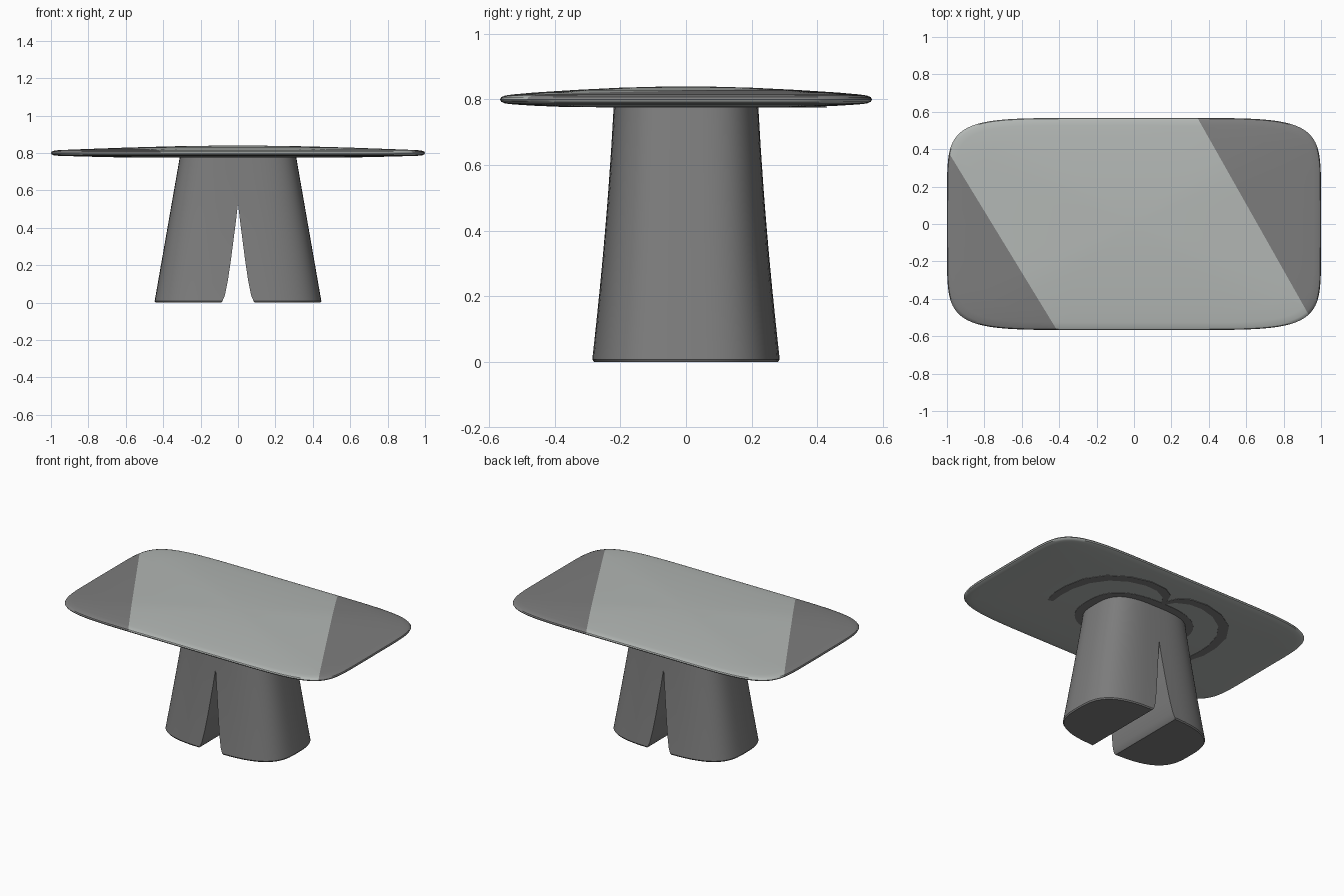
import bpy, bmesh, math

if "Cube" in bpy.data.objects:
    bpy.data.objects.remove(bpy.data.objects["Cube"])


def material(name, rgb):
    m = bpy.data.materials.new(name)
    m.diffuse_color = (*rgb, 1)
    m.use_nodes = True
    m.node_tree.nodes["Principled BSDF"].inputs["Base Color"].default_value = m.diffuse_color
    return m


LIGHT = material("light grey", (0.45, 0.475, 0.46))
DARK = material("dark grey", (0.205, 0.205, 0.205))


def finish(name, bm, mats, angle=35):
    bmesh.ops.recalc_face_normals(bm, faces=bm.faces)
    me = bpy.data.meshes.new(name)
    bm.to_mesh(me)
    bm.free()
    for m in mats:
        me.materials.append(m)
    ob = bpy.data.objects.new(name, me)
    bpy.context.collection.objects.link(ob)
    bpy.ops.object.select_all(action='DESELECT')
    ob.select_set(True)
    bpy.context.view_layer.objects.active = ob
    bpy.ops.object.shade_smooth_by_angle(angle=math.radians(angle))
    return ob


def spow(v, p):
    return math.copysign(abs(v) ** p, v)


def oval(a, b, n, count):
    """Points of a superellipse."""
    ts = [2 * math.pi * i / count for i in range(count)]
    return [(a * spow(math.cos(t), 2 / n), b * spow(math.sin(t), 2 / n)) for t in ts]


# Tabletop: domed rounded rectangle, rings as (scale, edge inset, z)
bm = bmesh.new()
rings = []
COUNT = 128
for s, e, z in [(0.15, 0, .839), (0.35, 0, .836), (0.6, 0, .829), (0.82, 0, .821),
                (1, .04, .8155), (1, .015, .812), (1, .004, .807), (1, 0, .80),
                (1, .004, .793), (1, .015, .788), (1, .04, .785),
                (0.82, 0, .781), (0.65, 0, .777)]:
    rings.append([bm.verts.new((x, y, z)) for x, y in oval(s - e, .567 * s - e, 6.5, COUNT)])
for r0, r1 in zip(rings, rings[1:]):
    for i in range(COUNT):
        j = (i + 1) % COUNT
        bm.faces.new((r0[i], r0[j], r1[j], r1[i]))
crown = bm.verts.new((0, 0, .84))
for i in range(COUNT):
    bm.faces.new((crown, rings[0][i], rings[0][(i + 1) % COUNT]))
bm.faces.new(rings[-1])
# Diagonal colour split: dark beyond two slanted lines on the upper side
LINES = [(.66, .565), (-.758, .61)]
for x0, k in LINES:
    bmesh.ops.bisect_plane(bm, geom=bm.verts[:] + bm.edges[:] + bm.faces[:],
                           plane_co=(x0, 0, 0), plane_no=(1, k, 0), dist=1e-5)
for f in bm.faces:
    c = f.calc_center_median()
    right = c.x + LINES[0][1] * c.y > LINES[0][0]
    left = c.x + LINES[1][1] * c.y < LINES[1][0]
    f.material_index = 1 if c.z > .80 and (left or right) else 0
finish("tabletop", bm, [LIGHT, DARK])

# Pedestal: one half lofted upwards, slit on the inner side, then mirrored
# (z, slit half width, shrink at the foot edge)
LEVELS = [(0, .09, .006), (.008, .083, 0), (.04, .07, 0), (.12, .054, 0), (.22, .039, 0),
          (.32, .026, 0), (.42, .013, 0), (.48, .006, 0), (.53, 0, 0), (.65, 0, 0), (.785, 0, 0)]
N, SEG = 3.1, 18
bm = bmesh.new()
rings = []
for z, g, shrink in LEVELS:
    t = z / .785
    a = .447 - .137 * t - shrink
    b = .287 - .092 * t + .025 * t * t - shrink
    half = []
    for i in range(SEG + 1):
        x = g + (a - g) * math.sin(math.pi / 2 * i / SEG) ** (2 / N)
        half.append((x, b * max(0, 1 - (x / a) ** N) ** (1 / N)))
    half[-1] = (a, 0)
    pts = [(x, -y) for x, y in half] + half[-2::-1]
    rings.append([bm.verts.new((x, y, z)) for x, y in pts])
for k, (r0, r1) in enumerate(zip(rings, rings[1:])):
    for i in range(len(r0) - 1):
        bm.faces.new((r0[i], r0[i + 1], r1[i + 1], r1[i]))
    if LEVELS[k][1] > 0:
        bm.faces.new((r0[-1], r0[0], r1[0], r1[-1]))
bm.faces.new(rings[0])
pedestal = finish("split_pedestal", bm, [DARK])
mirror = pedestal.modifiers.new("mirror", 'MIRROR')
mirror.use_clip = True


# Thin dark markings under the top
def strip(name, inner, outer, closed):
    bm = bmesh.new()
    rows = [[bm.verts.new((x, y, z)) for x, y in pts]
            for pts, z in ((inner, .775), (outer, .775), (outer, .779), (inner, .779))]
    n = len(inner)
    for r0, r1 in zip(rows, rows[1:] + rows[:1]):
        for i in range(n if closed else n - 1):
            j = (i + 1) % n
            bm.faces.new((r0[i], r0[j], r1[j], r1[i]))
    if not closed:
        for i in (0, -1):
            bm.faces.new([r[i] for r in rows])
    return finish(name, bm, [DARK])


strip("underside_ring", oval(.30, .21, 2.8, 64), oval(.37, .275, 2.6, 64), True)

# Two curved bands that meet behind the pedestal
inner = [(0, .25), (.05, .33), (.13, .37), (.22, .375), (.33, .345), (.43, .28), (.50, .18),
         (.535, .06), (.54, -.05), (.53, -.13)]
outer = [(0, .31), (.03, .38), (.10, .42), (.22, .43), (.36, .395), (.48, .32), (.56, .20),
         (.59, .06), (.59, -.05), (.565, -.14)]
for side, s in (("right", 1), ("left", -1)):
    strip("underside_band_" + side, [(s * x, y) for x, y in inner],
          [(s * x, y) for x, y in outer], False)
